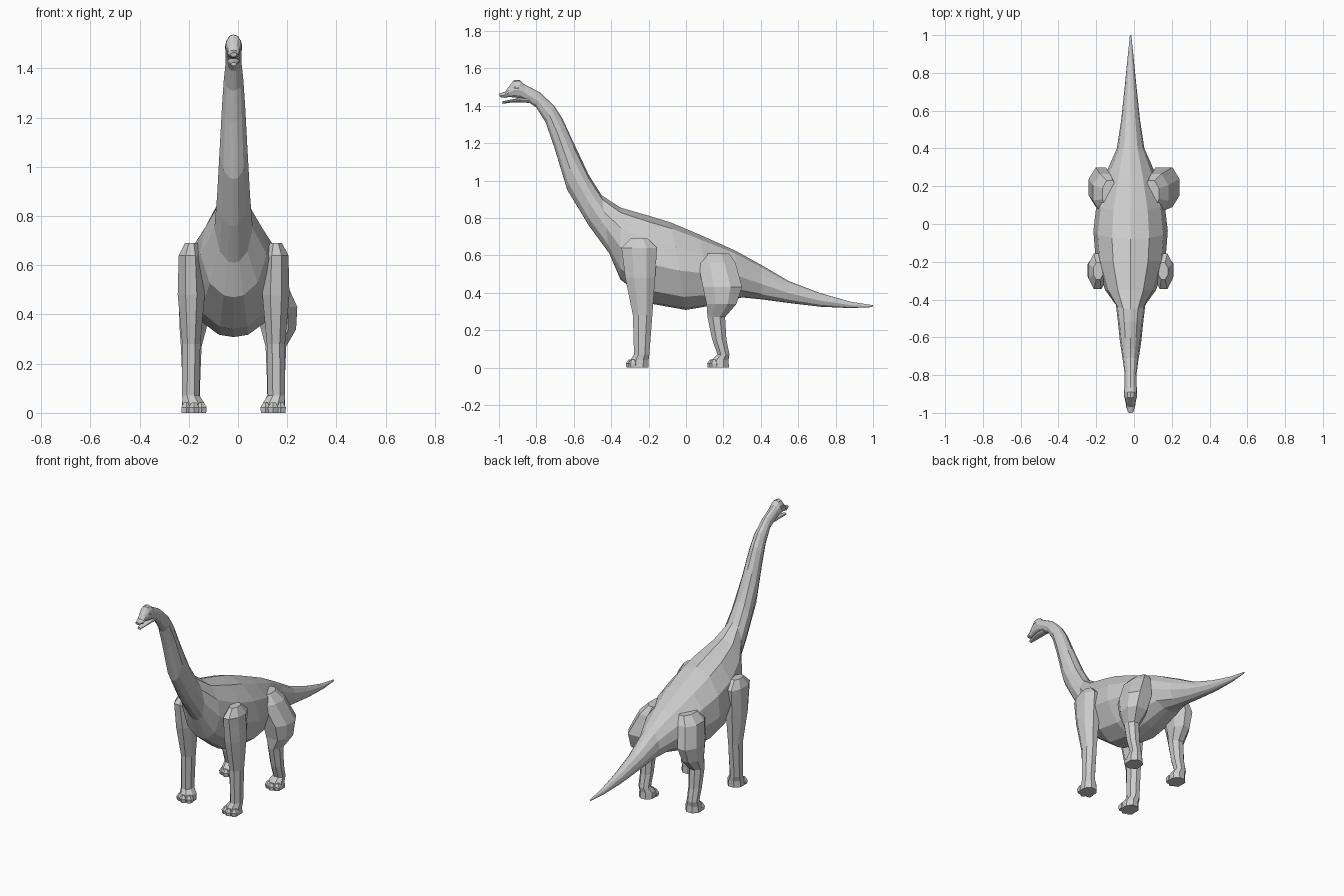
import bpy, bmesh, math
from mathutils import Vector

CX = -0.018  # the animal's centre line


def loft(name, rings):
    """Skin closed rings of equal point count, capping both ends."""
    bm = bmesh.new()
    loops = [[bm.verts.new(p) for p in r] for r in rings]
    n = len(loops[0])
    for a, b in zip(loops, loops[1:]):
        for i in range(n):
            j = (i + 1) % n
            bm.faces.new((a[i], a[j], b[j], b[i]))
    bm.faces.new(loops[0])
    bm.faces.new(loops[-1])
    bmesh.ops.recalc_face_normals(bm, faces=bm.faces)
    me = bpy.data.meshes.new(name)
    bm.to_mesh(me)
    bm.free()
    ob = bpy.data.objects.new(name, me)
    bpy.context.collection.objects.link(ob)
    return ob


# half section: (share of half width, share of the way from top to bottom)
SECTION = [(0, 0), (.5, .07), (.88, .28), (1, .55), (.72, .85), (.3, .98)]


def spine_ring(ty, tz, by, bz, w):
    top, bot = Vector((CX, ty, tz)), Vector((CX, by, bz))
    half = [(s * w, t) for s, t in SECTION]
    full = half + [(0, 1)] + [(-x, t) for x, t in reversed(half[1:])]
    return [top.lerp(bot, t) + Vector((x, 0, 0)) for x, t in full]


def leg_ring(side, cx, cy, z, rx, ry, push=0, n=8):
    pts = []
    for i in range(n):
        a = math.tau * (i + .5) / n
        k = 1 / math.cos(math.pi / n)
        x = cx + rx * k * math.cos(a)
        if math.cos(a) > 0:
            x += push
        pts.append((CX + side * x, cy + ry * k * math.sin(a), z))
    return pts


# tail, torso, neck and head: top y,z / bottom y,z / half width
loft("body", [spine_ring(*r) for r in [
    (1.0, .333, .995, .323, .004), (.88, .352, .88, .318, .016),
    (.72, .397, .72, .325, .032), (.55, .462, .55, .345, .05),
    (.40, .55, .40, .365, .073), (.26, .627, .30, .375, .125),
    (.07, .712, .14, .332, .18), (-.08, .775, 0, .308, .197),
    (-.20, .812, -.18, .34, .185), (-.35, .855, -.35, .47, .135),
    (-.45, .92, -.41, .61, .078), (-.52, 1.03, -.52, .76, .067),
    (-.60, 1.20, -.635, .95, .057), (-.66, 1.33, -.705, 1.18, .047),
    (-.705, 1.40, -.75, 1.31, .04), (-.78, 1.47, -.80, 1.39, .032),
    (-.865, 1.515, -.85, 1.425, .032), (-.89, 1.538, -.88, 1.438, .035),
    (-.92, 1.537, -.91, 1.443, .033), (-.95, 1.498, -.945, 1.447, .026),
    (-.967, 1.474, -.968, 1.442, .024), (-1.0, 1.465, -.995, 1.446, .013)]])

# open lower jaw
loft("lower_jaw", [spine_ring(*r) for r in [
    (-.84, 1.445, -.84, 1.415, .026), (-.90, 1.44, -.89, 1.418, .028),
    (-.945, 1.431, -.94, 1.416, .022), (-.98, 1.424, -.98, 1.410, .012)]])


def toes(name, side, cx, cy, r):
    # three blunt toes fanned over the front of the foot
    for k in (-1, 0, 1):
        a = k * .75
        x, y = cx + math.sin(a) * r, cy - math.cos(a) * r
        loft(f"{name}_toe", [leg_ring(side, x, y, z, s, s * 1.1, n=6)
                             for z, s in ((0, .019), (.022, .021), (.042, .010))])


FRONT = [(.172, -.25, .69, .025, .045), (.175, -.25, .64, .048, .095),
         (.172, -.245, .48, .055, .08), (.172, -.232, .28, .037, .052),
         (.174, -.237, .07, .035, .041), (.163, -.248, .04, .044, .048),
         (.163, -.25, 0, .047, .05)]
HIND = [(.11, .16, .61, .04, .07), (.135, .165, .56, .065, .10),
        (.158, .195, .43, .064, .105), (.165, .19, .34, .054, .08),
        (.172, .162, .27, .042, .047), (.172, .178, .15, .037, .038),
        (.172, .20, .07, .035, .032), (.165, .182, .04, .044, .045),
        (.165, .182, 0, .047, .048)]

for side, label in ((1, "right"), (-1, "left")):
    loft(f"front_leg_{label}", [leg_ring(side, *r) for r in FRONT])
    # the right thigh swells further out than the left one
    swell = {.43: .037, .34: .035} if side > 0 else {}
    loft(f"hind_leg_{label}",
         [leg_ring(side, *r, push=swell.get(r[2], 0)) for r in HIND])
    toes(f"front_foot_{label}", side, .161, -.25, .045)
    toes(f"hind_foot_{label}", side, .163, .182, .042)
    # brow over each eye
    loft(f"brow_{label}", [leg_ring(side, .025, -.905, z, s, s * 1.8, n=6)
                           for z, s in ((1.485, .006), (1.495, .010), (1.508, .004))])
